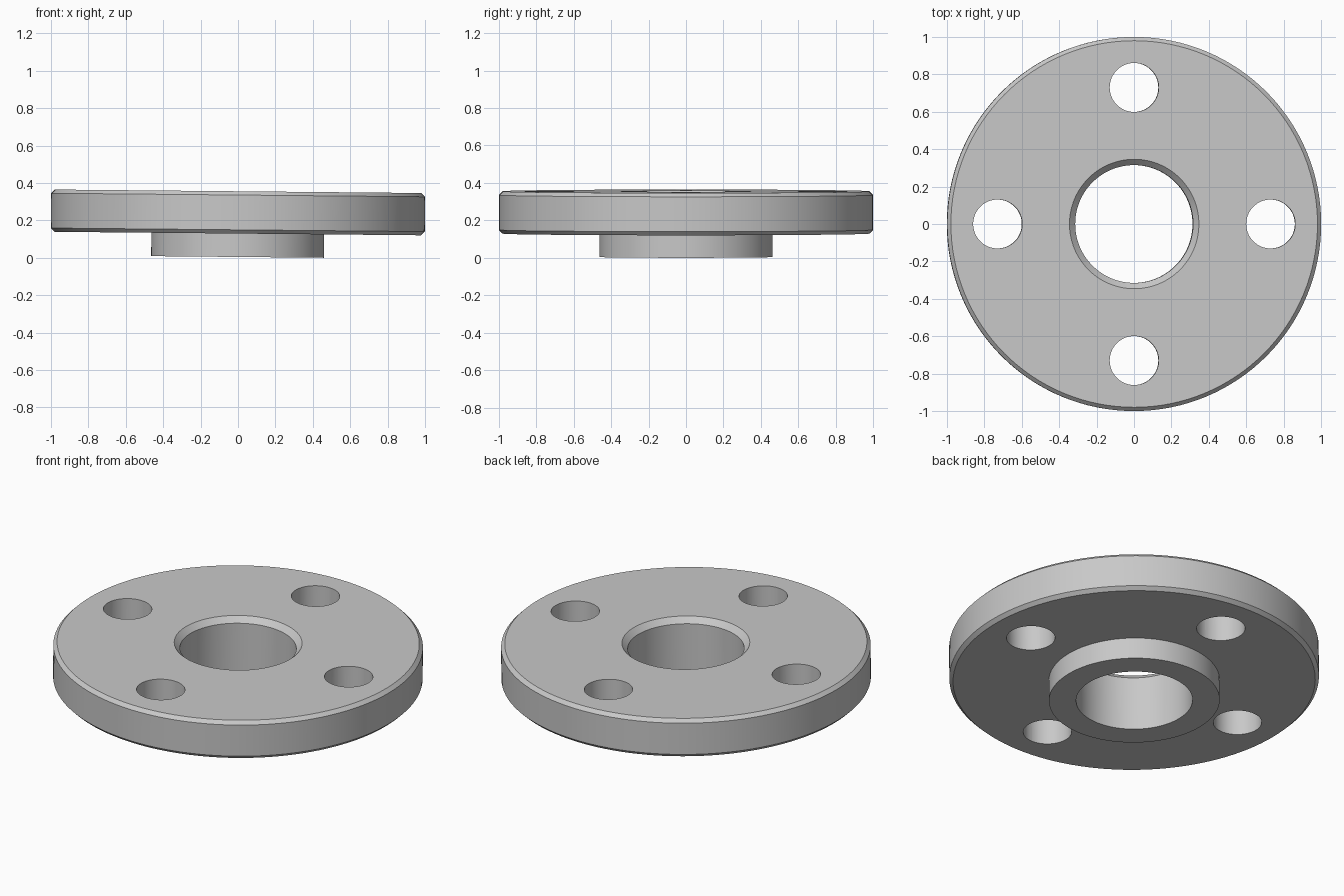
import bpy
import bmesh
import math

cube = bpy.data.objects.get("Cube")
if cube:
    bpy.data.objects.remove(cube, do_unlink=True)

SEGMENTS = 128
HOLE_RADIUS, HOLE_CIRCLE = 0.131, 0.73
TILT = 0.0095

steel = bpy.data.materials.new("plain grey steel")
steel.use_nodes = True
grey = (0.58, 0.58, 0.58, 1)
steel.diffuse_color = grey
steel.node_tree.nodes["Principled BSDF"].inputs["Base Color"].default_value = grey


def add_object(name, bm):
    mesh = bpy.data.meshes.new(name)
    bmesh.ops.recalc_face_normals(bm, faces=bm.faces)
    bm.to_mesh(mesh)
    bm.free()
    mesh.materials.append(steel)
    obj = bpy.data.objects.new(name, mesh)
    bpy.context.collection.objects.link(obj)
    return obj


def lathe(name, profile):
    """Turn a closed (radius, height) profile around z."""
    bm = bmesh.new()
    verts = [bm.verts.new((r, 0, z)) for r, z in profile]
    edges = [bm.edges.new((verts[i - 1], verts[i])) for i in range(len(verts))]
    bmesh.ops.spin(bm, geom=verts + edges, axis=(0, 0, 1), cent=(0, 0, 0),
                   angle=math.tau, steps=SEGMENTS, use_merge=True)
    bmesh.ops.remove_doubles(bm, verts=bm.verts, dist=1e-4)
    return add_object(name, bm)


# Flange disc with hub, bevelled rims and countersunk bore
flange = lathe("flange", [
    (0.315, 0), (0.462, 0), (0.462, 0.125),
    (0.98, 0.125), (1.0, 0.145), (1.0, 0.331), (0.98, 0.351),
    (0.346, 0.351), (0.315, 0.319),
])

# Four bolt holes
bm = bmesh.new()
for i in range(4):
    angle = i * math.pi / 2
    made = bmesh.ops.create_cone(bm, cap_ends=True, segments=64, radius1=HOLE_RADIUS,
                                 radius2=HOLE_RADIUS, depth=1)
    bmesh.ops.translate(bm, verts=made["verts"], vec=(
        HOLE_CIRCLE * math.cos(angle), HOLE_CIRCLE * math.sin(angle), 0.24))
cutter = add_object("bolt_hole_cutter", bm)
cutter.hide_render = True

holes = flange.modifiers.new("bolt holes", "BOOLEAN")
holes.operation = "DIFFERENCE"
holes.solver = "EXACT"
holes.object = cutter

bpy.ops.object.select_all(action="DESELECT")
flange.select_set(True)
bpy.context.view_layer.objects.active = flange
bpy.ops.object.modifier_apply(modifier=holes.name)
bpy.data.objects.remove(cutter, do_unlink=True)
bpy.ops.object.shade_smooth_by_angle(angle=math.radians(30))

# Slight lean, resting on the low edge of the hub
flange.rotation_euler.y = TILT
flange.location = (-0.0023, 0, 0.462 * math.sin(TILT))
